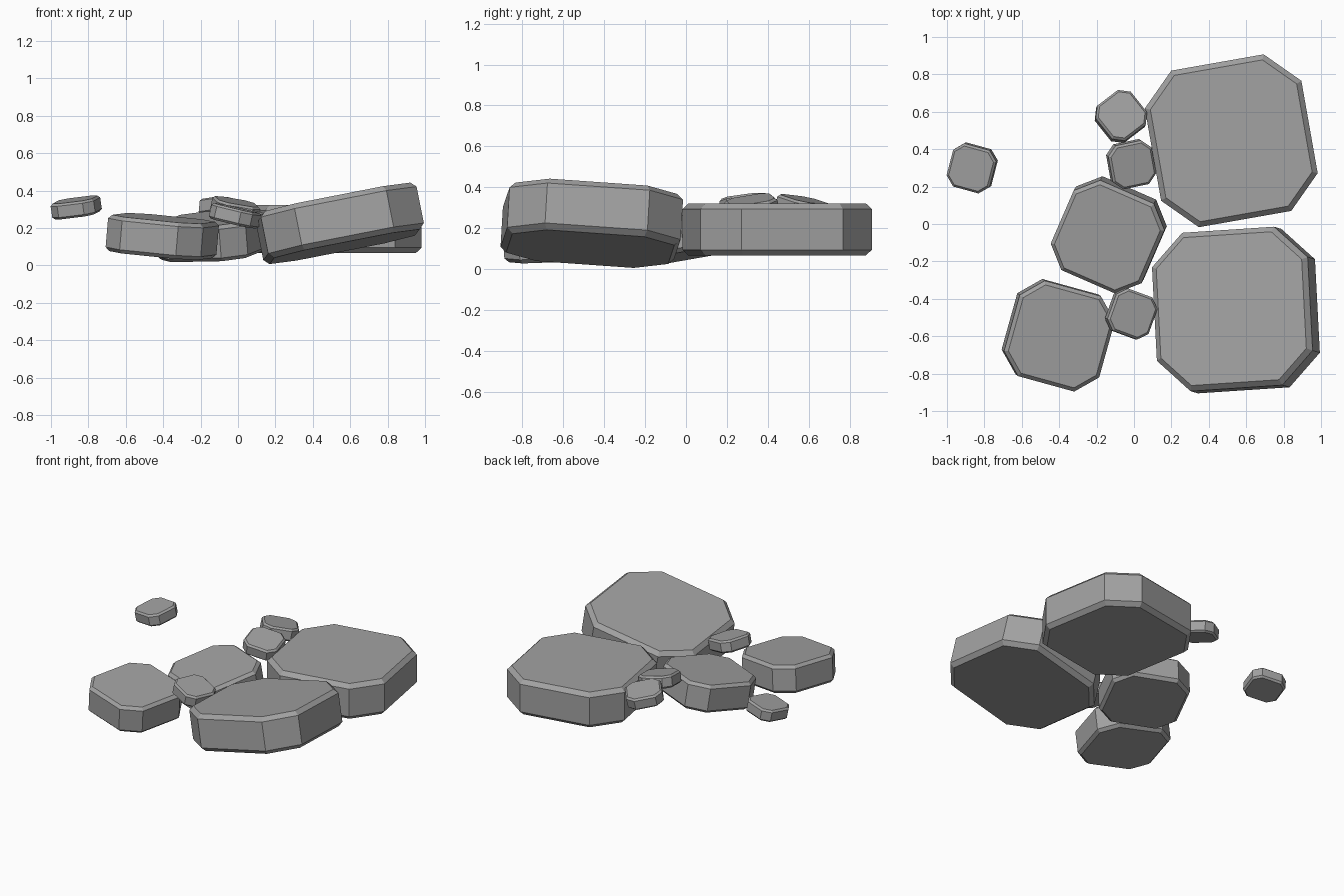
import bpy, bmesh
from math import radians
from mathutils import Matrix, Vector

cube = bpy.data.objects.get("Cube")
if cube:
    bpy.data.objects.remove(cube, do_unlink=True)

# Single stone colour
stone = bpy.data.materials.new("stone_grey")
stone.use_nodes = True
GREY = (0.36, 0.36, 0.36, 1)
stone.diffuse_color = GREY
bsdf = next(n for n in stone.node_tree.nodes if n.type == 'BSDF_PRINCIPLED')
bsdf.inputs["Base Color"].default_value = GREY
bsdf.inputs["Roughness"].default_value = 0.9


def make_stone(name, center, half, height, edge, turn, slope):
    """Eight-sided slab with chamfered rims, turned about z then tilted."""
    bm = bmesh.new()
    short = half * 0.59
    outline = []
    for quarter in range(4):
        spin = Matrix.Rotation(radians(90 * quarter), 3, 'Z')
        for y in (-short, short):
            outline.append(bm.verts.new(spin @ Vector((half, y, -height / 2))))
    base = bm.faces.new(outline)
    extruded = bmesh.ops.extrude_face_region(bm, geom=[base], use_keep_orig=True)
    top = [v for v in extruded["geom"] if isinstance(v, bmesh.types.BMVert)]
    bmesh.ops.translate(bm, verts=top, vec=(0, 0, height))
    bmesh.ops.recalc_face_normals(bm, faces=bm.faces)

    # Chamfer the top and bottom rims
    rims = [e for e in bm.edges if abs(e.verts[0].co.z - e.verts[1].co.z) < 1e-5]
    bmesh.ops.bevel(bm, geom=rims, offset=edge, segments=1, affect='EDGES')
    bmesh.ops.recalc_face_normals(bm, faces=bm.faces)

    mesh = bpy.data.meshes.new(name)
    bm.to_mesh(mesh)
    bm.free()
    mesh.materials.append(stone)
    obj = bpy.data.objects.new(name, mesh)
    bpy.context.collection.objects.link(obj)
    normal = Vector((-slope[0], -slope[1], 1)).normalized()
    tilt = Vector((0, 0, 1)).rotation_difference(normal).to_matrix().to_4x4()
    obj.matrix_world = (Matrix.Translation(center) @ tilt
                        @ Matrix.Rotation(radians(turn), 4, 'Z'))


# Large slabs
LARGE = dict(half=0.425, height=0.255, edge=0.028)
make_stone("large_back_stone", (0.52, 0.445, 0.195), turn=10, slope=(0, 0), **LARGE)
make_stone("large_front_stone", (0.545, -0.46, 0.225), turn=3.4, slope=(0.2, -0.06), **LARGE)

# Medium slabs
MEDIUM = dict(half=0.265, height=0.195, edge=0.02)
make_stone("middle_stone", (-0.135, -0.058, 0.155), turn=-23.5, slope=(0.08, 0.14), **MEDIUM)
make_stone("front_right_stone", (-0.405, -0.595, 0.155), turn=-15.5, slope=(-0.085, 0.06), **MEDIUM)

# Small pebbles
SMALL = dict(half=0.12, height=0.085, edge=0.012)
make_stone("back_pebble", (-0.07, 0.575, 0.30), turn=38, slope=(-0.1, -0.2), **SMALL)
make_stone("inner_pebble", (-0.015, 0.32, 0.30), turn=11, slope=(-0.2, 0.13), **SMALL)
make_stone("front_pebble", (-0.015, -0.48, 0.265), turn=-20, slope=(-0.23, 0.04), **SMALL)
make_stone("outer_pebble", (-0.865, 0.30, 0.31), turn=-15, slope=(0.15, 0.1), **SMALL)
